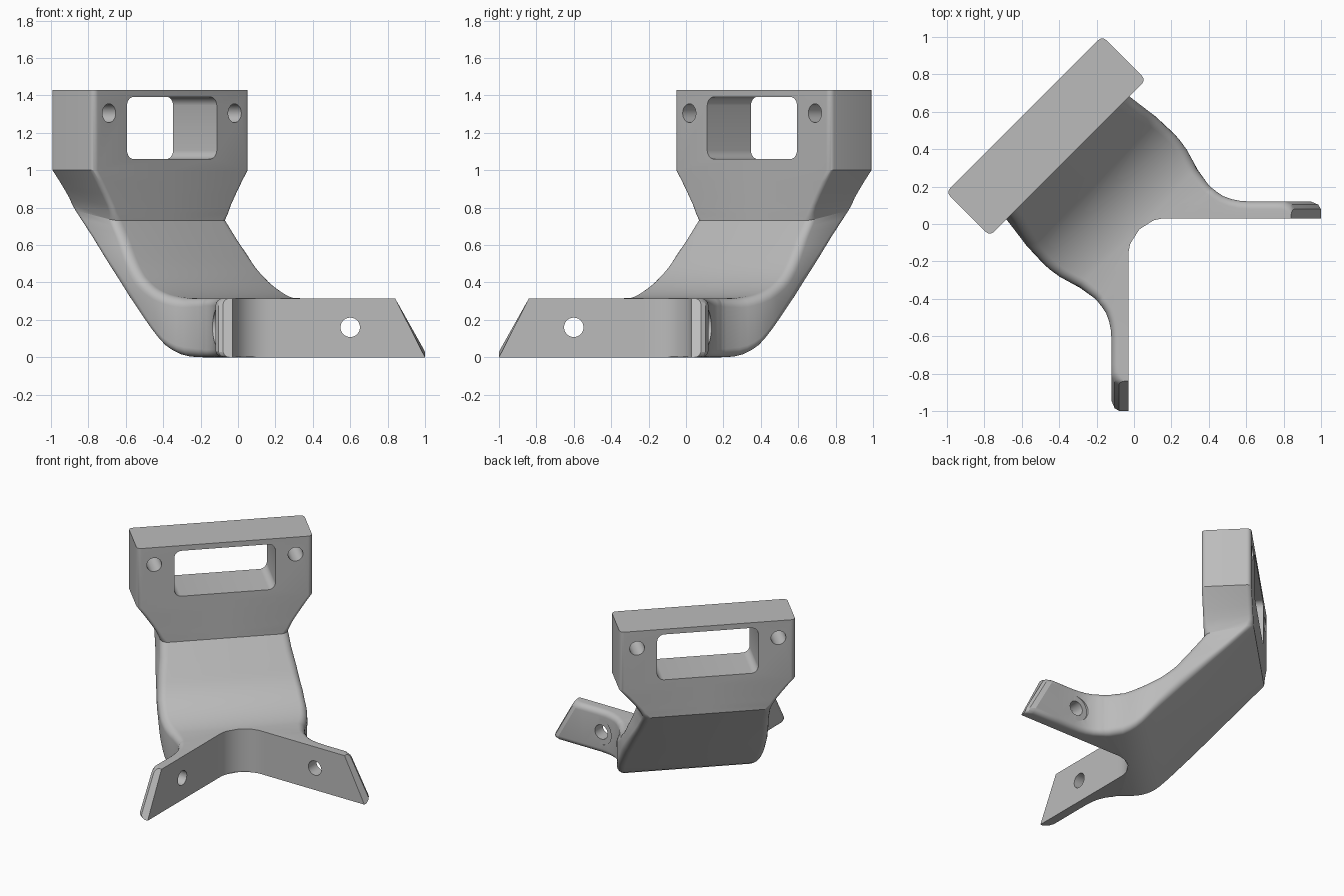
import bpy, bmesh
from math import sin, cos, pi, radians, sqrt
from mathutils import Vector, Matrix

if "Cube" in bpy.data.objects:
    bpy.data.objects.remove(bpy.data.objects["Cube"])

metal = bpy.data.materials.new("plain_grey")
metal.use_nodes = True
grey = (0.5, 0.5, 0.5, 1)
metal.diffuse_color = grey
metal.node_tree.nodes["Principled BSDF"].inputs["Base Color"].default_value = grey

TURN = Matrix.Rotation(pi / 4, 4, "Z")   # local x = across, local y = towards the back
UNTURN = TURN.inverted()
ARM_H = 0.315


def mix(a, b, t):
    return a + (b - a) * t


def table(rows, t):
    """Linear lookup in (key, value) rows."""
    for (k0, v0), (k1, v1) in zip(rows, rows[1:]):
        if t <= k1:
            return mix(v0, v1, (t - k0) / (k1 - k0))
    return rows[-1][1]


def round_corner(p, to_a, to_b, r, n=6):
    a, b = (to_a - p).normalized() * r, (to_b - p).normalized() * r
    angles = [pi / 2 * i / n for i in range(n + 1)]
    return [p + a * (1 - sin(t)) + b * (1 - cos(t)) for t in angles]


def section(in_top, out_top, out_bot, in_bot, r):
    """Half cross-section, rounded at its two outer corners."""
    return ([in_top] + round_corner(out_top, in_top, out_bot, r)
            + round_corner(out_bot, out_top, in_bot, r) + [in_bot])


def arm_section(inner, outer, r=0.04, slant=False):
    """Upright section of the arm between two plan points."""
    p = [UNTURN @ Vector((x, y, z)) for (x, y), z in
         ((inner, ARM_H), (outer, ARM_H), (outer, 0), (inner, 0))]
    ring = section(*p, r)
    if slant:
        back = Vector((-1, 1, 0)) * (0.16 / sqrt(2))
        ring = [q + back * max(0, (q.z - 0.03) / (ARM_H - 0.03)) for q in ring]
    return ring


# Arm: slanted tip, straight plate, then flare around the inner corner
rings = [arm_section((1, .03), (1, .08), .035, True),
         arm_section((.985, .03), (.985, .105), .04, True),
         arm_section((.95, .03), (.95, .12), .04, True)]
flare = [(.75, .75, .12), (.62, .62, .12), (.55, .565, .124), (.48, .52, .133),
         (.4, .475, .15), (.3, .445, .17), (.22, .425, .186)]
rings += [arm_section((xi, .03), (xo, yo)) for xi, xo, yo in flare]
for i in range(6):
    a = pi / 2 + pi / 4 * i / 5
    inner = (.17 + .2 * cos(a), -.17 + .2 * sin(a))
    if i == 5:
        inner = (.17 - .2 * sqrt(.5), -.17 + .2 * sqrt(.5))
    rings.append(arm_section(inner, (mix(.419, .396, i / 5), mix(.19, .212, i / 5)), .045))
apex = len(rings) - 1

# Curved neck sweeping up and back
WIDTH = [(0, .43), (.08, .455), (.2, .48), (.32, .493), (.5, .488),
         (.7, .465), (.85, .443), (1, .43)]
STEPS = 20
for i in range(1, STEPS + 1):
    t = i / STEPS
    a = radians(52) * min(t / .65, 1)
    top = Vector((0, -.06 + .5 * sin(a), .815 - .5 * cos(a)))
    if t > .65:
        top = top.lerp(Vector((0, .5, .73)), (t - .65) / .35)
    b = pi / 4 * min(t / .25, 1)
    bot = Vector((0, -.084 + .3 * sin(b), .3 - .3 * cos(b)))
    if t > .25:
        bot = bot.lerp(Vector((0, .83, .79)), (t - .25) / .75)
    side = Vector((table(WIDTH, t), 0, 0))
    rings.append(section(top, top + side, bot + side, bot, .05))

# Head: widening shoulders, then a straight block
for z, w in ((.77, .443), (.81, .462), (.87, .5), (.94, .547), (1, .59), (1.43, .59)):
    front = Vector((0, .5, z))
    back = Vector((0, .83, z if z > 1 else mix(.79, 1, (z - .73) / .27)))
    side = Vector((w, 0, 0))
    rings.append(section(front, front + side, back + side, back, .03))

# Skin the half and mirror it
bm = bmesh.new()
loft = [[bm.verts.new(p) for p in ring] for ring in rings]
for k, (r0, r1) in enumerate(zip(loft, loft[1:])):
    for j in range(len(r0) - 1):
        bm.faces.new((r0[j], r0[j + 1], r1[j + 1], r1[j]))
    if k < apex:
        bm.faces.new((r0[-1], r0[0], r1[0], r1[-1]))
bm.faces.new(loft[0])
bm.faces.new(loft[-1])
half = bm.faces[:]
copy = bmesh.ops.duplicate(bm, geom=bm.verts[:] + bm.edges[:] + half)["geom"]
for v in copy:
    if isinstance(v, bmesh.types.BMVert):
        v.co.x = -v.co.x
bmesh.ops.remove_doubles(bm, verts=bm.verts[:], dist=0.0005)
bmesh.ops.recalc_face_normals(bm, faces=bm.faces[:])
mesh = bpy.data.meshes.new("bracket")
bm.to_mesh(mesh)
bm.free()
mesh.materials.append(metal)
bracket = bpy.data.objects.new("bracket", mesh)
bracket.matrix_world = TURN
bpy.context.collection.objects.link(bracket)


def cutter(name, hw, hh, r, y0, y1, matrix):
    """Rounded prism along its own y axis."""
    bm = bmesh.new()
    outline = []
    for q, (sx, sz) in enumerate(((1, 1), (-1, 1), (-1, -1), (1, -1))):
        for i in range(8):
            a = pi / 2 * (q + (i + .5) / 8)
            outline.append((sx * (hw - r) + r * cos(a), sz * (hh - r) + r * sin(a)))
    face = bm.faces.new([bm.verts.new((x, y0, z)) for x, z in outline])
    new = bmesh.ops.extrude_face_region(bm, geom=[face])["geom"]
    for v in new:
        if isinstance(v, bmesh.types.BMVert):
            v.co.y = y1
    bmesh.ops.recalc_face_normals(bm, faces=bm.faces[:])
    me = bpy.data.meshes.new(name)
    bm.to_mesh(me)
    bm.free()
    me.materials.append(metal)
    ob = bpy.data.objects.new(name, me)
    ob.matrix_world = matrix
    ob.hide_render = True
    bpy.context.collection.objects.link(ob)
    return ob


# Window and bolt holes in the head, holes with flat seats in the arms
move = Matrix.Translation
cutters = [cutter("window_cutter", .34, .166, .05, .3, 1, TURN @ move((0, 0, 1.226)))]
for s in (-1, 1):
    cutters.append(cutter("head_hole_cutter", .05, .05, .05, .3, 1,
                          TURN @ move((s * .475, 0, 1.305))))
quarter = Matrix.Rotation(pi / 2, 4, "Z")
for place in (move((.6, 0, .16)), move((0, -.6, .16)) @ quarter):
    cutters.append(cutter("arm_hole_cutter", .052, .052, .052, -.1, .3, place))
    cutters.append(cutter("arm_seat_cutter", .09, .09, .09, .121, .3, place))

bpy.ops.object.select_all(action="DESELECT")
bracket.select_set(True)
bpy.context.view_layer.objects.active = bracket
for c in cutters:
    mod = bracket.modifiers.new(c.name, "BOOLEAN")
    mod.operation = "DIFFERENCE"
    mod.solver = "EXACT"
    mod.object = c
    bpy.ops.object.modifier_apply(modifier=mod.name)
    bpy.data.objects.remove(c)
bpy.ops.object.shade_smooth_by_angle(angle=radians(25))
